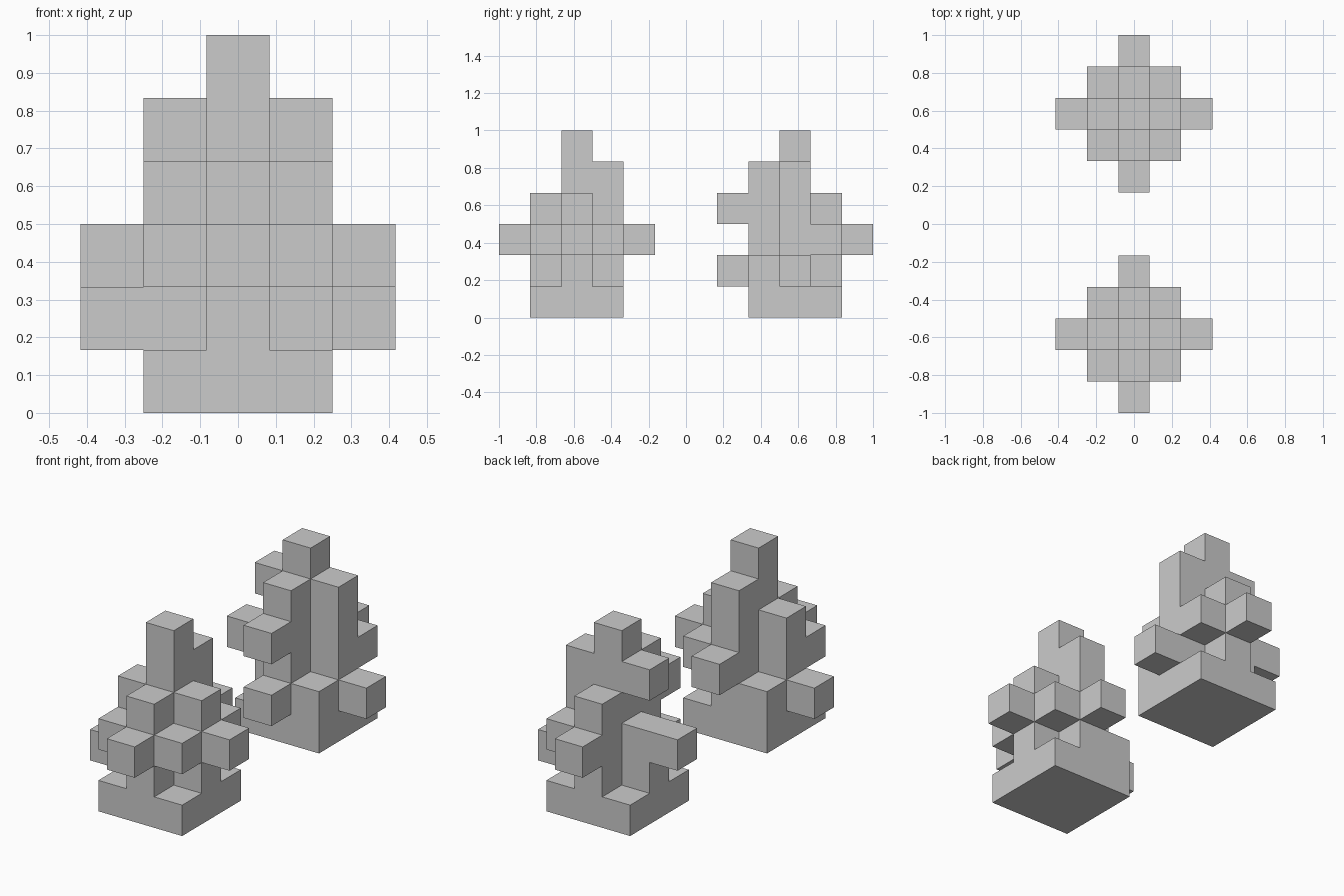
import bpy, bmesh, math
from mathutils import Vector

if "Cube" in bpy.data.objects:
    bpy.data.objects.remove(bpy.data.objects["Cube"])

U = 1 / 6                       # edge length of one block
PLUS = [(0, 0), (1, 0), (-1, 0), (0, 1), (0, -1)]
BASE = [(i, j) for i in (-1, 0, 1) for j in (-1, 0, 1)]
DIRS = [Vector(d) for d in ((1, 0, 0), (-1, 0, 0), (0, 1, 0),
                            (0, -1, 0), (0, 0, 1), (0, 0, -1))]


def block_tree(name, layers, y_centre):
    """Stack layers of cubes and keep only the outer faces."""
    cells = {(i, j, k) for k, layer in enumerate(layers) for i, j in layer}
    bm = bmesh.new()
    for c in sorted(cells):
        centre = Vector(c) + Vector((0, 0, 0.5))
        for d in DIRS:
            if tuple(int(a + b) for a, b in zip(c, d)) in cells:
                continue
            s = Vector((d.y, d.z, d.x))
            t = d.cross(s)
            corners = [centre + (d + s * a + t * b) / 2
                       for a, b in ((-1, -1), (1, -1), (1, 1), (-1, 1))]
            bm.faces.new([bm.verts.new(p * U) for p in corners])
    bmesh.ops.remove_doubles(bm, verts=bm.verts, dist=1e-4)
    bmesh.ops.dissolve_limit(bm, angle_limit=math.radians(1),
                             verts=bm.verts, edges=bm.edges)
    mesh = bpy.data.meshes.new(name)
    bm.to_mesh(mesh)
    bm.free()
    obj = bpy.data.objects.new(name, mesh)
    obj.location.y = y_centre
    bpy.context.collection.objects.link(obj)


# Front tree: wide middle layer, short top
block_tree("front_block_tree", [
    BASE,
    PLUS + [(-1, 1), (-2, 0)],
    PLUS + [(-1, -1), (1, -1), (1, 1), (0, -2), (0, 2), (2, 0)],
    PLUS,
    [(0, 0), (0, 1)],
    [(0, 0)],
], -3.5 * U)

# Back tree: taller trunk with staggered branches
block_tree("back_block_tree", [
    BASE,
    PLUS + [(1, -1), (2, 0), (0, -2)],
    PLUS + [(1, 1), (0, 2), (-2, 0)],
    [(0, 0), (1, 0), (0, 1), (0, -1), (0, -2)],
    [(0, 0), (1, 0), (-1, 0), (0, -1)],
    [(0, 0)],
], 3.5 * U)
